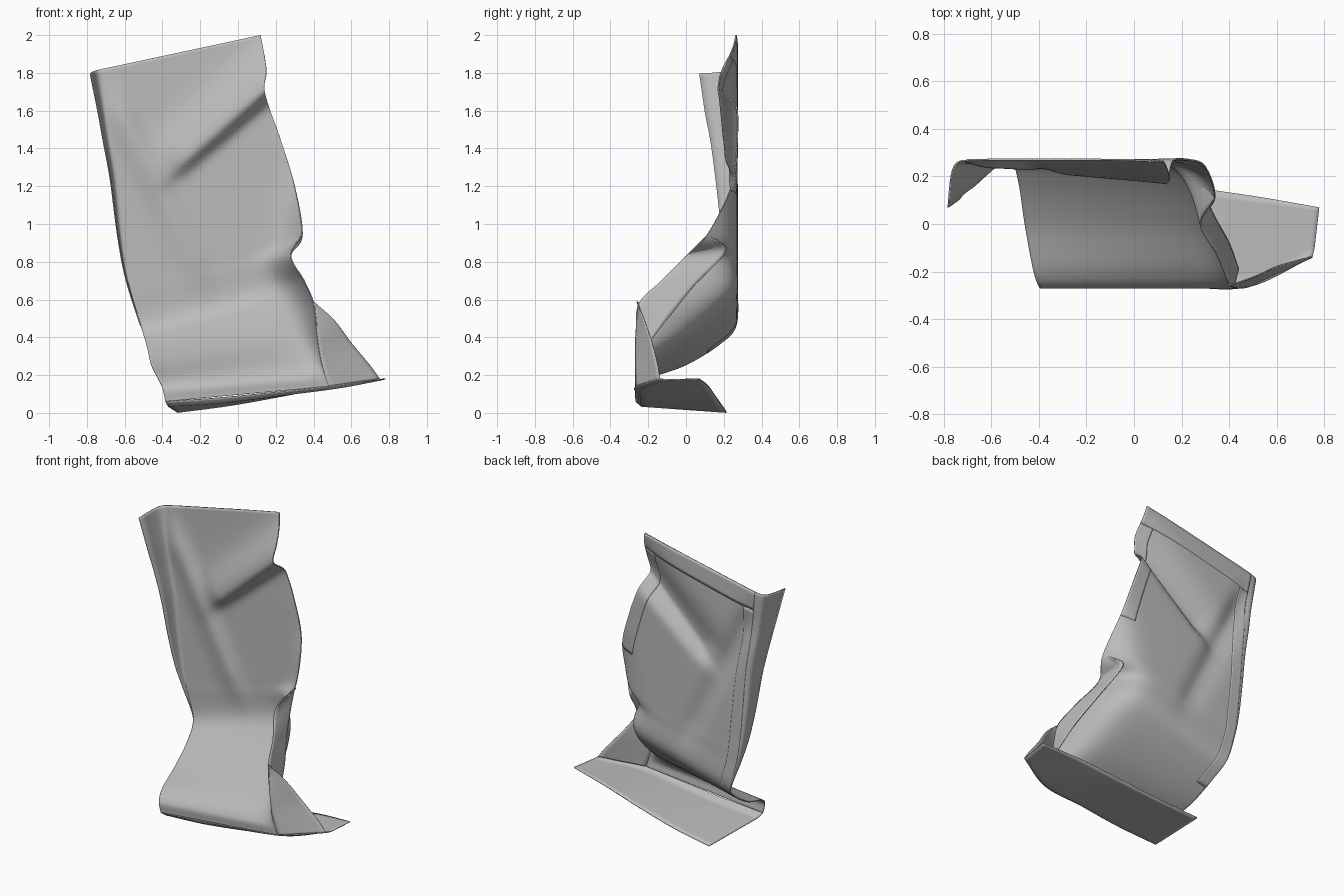
import bpy, bmesh, math
from mathutils import Vector

cube = bpy.data.objects.get("Cube")
if cube:
    bpy.data.objects.remove(cube, do_unlink=True)

GREY = (0.5, 0.5, 0.5, 1)
metal = bpy.data.materials.new("grey_sheet")
metal.use_nodes = True
metal.diffuse_color = GREY
metal.node_tree.nodes["Principled BSDF"].inputs["Base Color"].default_value = GREY


def along(points, t):
    """Smooth curve through the points, t from 0 to 1."""
    n = len(points) - 1
    i = min(int(t * n), n - 1)
    f = t * n - i
    b, c = points[i], points[i + 1]
    a = points[i - 1] if i else b * 2 - c
    d = points[i + 2] if i + 2 <= n else c * 2 - b
    return (b * 2 + (c - a) * f + (a * 2 - b * 5 + c * 4 - d) * f ** 2
            + (b * 3 - a - c * 3 + d) * f ** 3) / 2


def sheet(name, surface, nu, nv):
    """Thin smooth sheet from a function of u and v."""
    bm = bmesh.new()
    rows = [[bm.verts.new(surface(i / nu, j / nv)) for i in range(nu + 1)]
            for j in range(nv + 1)]
    for lo, hi in zip(rows, rows[1:]):
        for i in range(nu):
            bm.faces.new((lo[i], hi[i], hi[i + 1], lo[i + 1]))
    bmesh.ops.remove_doubles(bm, verts=bm.verts, dist=0.0002)
    mesh = bpy.data.meshes.new(name)
    bm.to_mesh(mesh)
    bm.free()
    mesh.materials.append(metal)
    ob = bpy.data.objects.new(name, mesh)
    bpy.context.collection.objects.link(ob)
    solid = ob.modifiers.new("thickness", "SOLIDIFY")
    solid.thickness = 0.006
    solid.offset = 0
    bpy.ops.object.select_all(action="DESELECT")
    ob.select_set(True)
    bpy.context.view_layer.objects.active = ob
    bpy.ops.object.shade_smooth_by_angle(angle=math.radians(60))


def between(a, b):
    """Ruled surface joining two curves."""
    return lambda u, v: along(a, v).lerp(along(b, v), u)


def vectors(*points):
    return [Vector(p) for p in points]


# Side outlines of the main panel, from the top down
left = vectors((-.77, .27, 1.81), (-.73, .272, 1.6), (-.705, .272, 1.45), (-.67, .27, 1.25),
               (-.64, .27, 1), (-.61, .27, .8), (-.575, .27, .65), (-.515, .262, .46),
               (-.485, .17, .36), (-.46, 0, .255), (-.425, -.19, .185), (-.4, -.262, .13),
               (-.385, -.265, .06))
right = vectors((.12, .27, 2), (.15, .27, 1.82), (.143, .27, 1.69), (.225, .27, 1.45),
                (.3, .24, 1.2), (.34, .11, .94), (.28, 0, .83), (.35, -.13, .7),
                (.4, -.25, .58), (.42, -.265, .42), (.44, -.268, .28), (.46, -.268, .2),
                (.48, -.265, .14))


def ridge(p, start, end, height, above, below):
    """Forward push along a crease line, fading past its end."""
    a, b = Vector(start), Vector(end)
    q = Vector((p.x, p.z)) - a
    axis = b - a
    s = q.dot(axis) / axis.length_squared
    d = (q.y * axis.x - q.x * axis.y) / -axis.length
    fade = math.exp(-(max(s - .75, -s - .1, 0) / .22) ** 2) * (1 - .5 * min(max(s, 0), 1))
    return height * fade * math.exp(-(d / (above if d > 0 else below)) ** 2)


def flange_size(v):
    return max(0, 1 - v * 12 / 7)


def panel(u, v):
    """Main face, turning sharply forward as a wall at its right edge."""
    a, b = along(left, v), along(right, v)
    a += Vector((.07, 0, .015)) * flange_size(v)
    p = a.lerp(b, u)
    p.y = a.y + (b.y - a.y) * u ** 14
    p.y -= ridge(p, (.14, 1.71), (-.4, 1.24), .1, .15, .05)
    p.y -= ridge(p, (-.55, 1.45), (-.15, .65), .035, .09, .07)
    return p


def skin(s, v):
    """Main face with the left flange rolled forward."""
    if s >= .1:
        return panel(1 - ((1 - s) / .9) ** 1.5, v)
    t = s / .1
    corner = along(left, v)
    lip = corner - Vector((.012, .2, .015)) * flange_size(v)
    bend = 4 * t * (1 - t)
    total = (1 - t) ** 2 + bend + t * t
    return (lip * (1 - t) ** 2 + corner * bend + panel(0, v) * t * t) / total


def hem(u0, u1, v0, v1):
    return lambda u, v: panel(u0 + (u1 - u0) * u, v0 + (v1 - v0) * v) + Vector((0, .002, 0))


sheet("main_panel", skin, 110, 150)

# Hems folded flat against the back
sheet("top_hem", hem(0, 1, 0, .05), 60, 6)
sheet("left_hem", hem(0, .08, .05, .7), 8, 60)
sheet("right_hem", hem(.9, 1, .05, .34), 8, 40)

# Right flange turned back below the crimp
crimp_edge = vectors((.31, .17, .91), (.265, .21, .85), (.33, .05, .68),
                     (.4, -.08, .52), (.44, -.19, .38))
sheet("right_flange", between(right[5:10], crimp_edge), 8, 40)

# Flared corner on the lower right
flare_edge = vectors((.4, -.26, .59), (.51, -.22, .49), (.6, -.18, .37),
                     (.7, -.15, .25), (.75, -.14, .18))
sheet("corner_flare", between(right[8:], flare_edge), 10, 24)

# Bottom flange folded under to the rear
front_edge = vectors((-.385, -.265, .06), (-.1, -.265, .08), (.2, -.265, .11),
                     (.48, -.265, .14), (.75, -.14, .18))
under_edge = vectors((-.37, -.235, .035), (-.08, -.24, .055), (.22, -.24, .092),
                     (.53, -.225, .132), (.76, -.1, .175))
back_edge = vectors((-.32, .215, .003), (-.04, .19, .04), (.24, .155, .09),
                    (.52, .115, .145), (.78, .07, .18))


def bottom(u, v):
    if u < .2:
        return between(front_edge, under_edge)(u / .2, v)
    return between(under_edge, back_edge)((u - .2) / .8, v)


sheet("bottom_flange", bottom, 15, 40)
